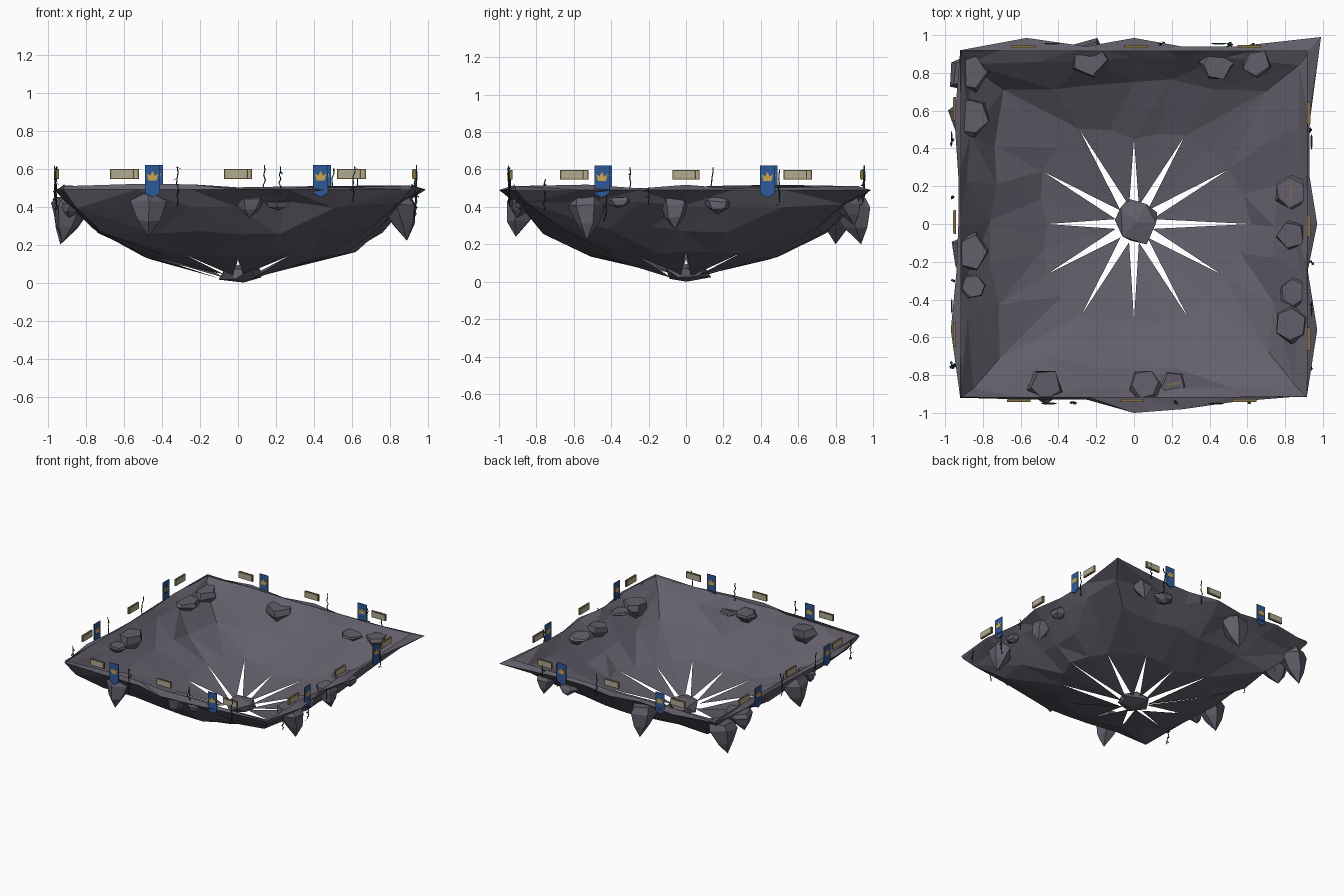
import bpy, bmesh, math, random
from mathutils import Matrix, Vector

if "Cube" in bpy.data.objects:
    bpy.data.objects.remove(bpy.data.objects["Cube"])
rng = random.Random(4)


def material(name, rgb):
    m = bpy.data.materials.new(name)
    m.use_nodes = True
    m.diffuse_color = (*rgb, 1)
    bsdf = next(n for n in m.node_tree.nodes if n.type == 'BSDF_PRINCIPLED')
    bsdf.inputs["Base Color"].default_value = (*rgb, 1)
    bsdf.inputs["Roughness"].default_value = 0.9
    return m


ROCK = material("slate rock", (0.125, 0.115, 0.148))
BLUE = material("banner blue", (0.028, 0.1, 0.32))
GOLD = material("emblem gold", (0.6, 0.38, 0.07))
BRONZE = material("frame bronze", (0.23, 0.16, 0.055))
PANEL = material("panel beige", (0.44, 0.41, 0.29))
GREEN = material("vine green", (0.012, 0.055, 0.028))


def finish(name, bm, mat, matrix=Matrix()):
    mesh = bpy.data.meshes.new(name)
    bm.to_mesh(mesh)
    bm.free()
    mesh.materials.append(mat)
    ob = bpy.data.objects.new(name, mesh)
    ob.matrix_world = matrix
    bpy.context.collection.objects.link(ob)
    return ob


# Open bowl: rings that change from round to square, ending in separate petals
COLS = 24
LIP = [.97, .93, .93, .99, .94, .94, .985, .94, .985, .92, .95, .93,
       .93, .94, .97, .92, .93, .93, 1, .98, .94, .91, .97, .92]
SLIT = [.62, .58, .54, .45, .58, .56, .46, .53, .56, .51, .57, .54]


def ring_point(i, half, square, z):
    a = math.tau * i / COLS
    c, s = math.cos(a), math.sin(a)
    r = half * (1 - square + square / max(abs(c), abs(s)))
    return Vector((r * c, r * s, z))


def shake(p, amount):
    return p + Vector([rng.uniform(-amount, amount) for _ in range(3)])


bm = bmesh.new()
rings = [[], [], [], [], []]
for i in range(COLS):
    slit = SLIT[i // 2] if i % 2 == 0 else (SLIT[i // 2] + SLIT[(i // 2 + 1) % 12]) / 2
    rings[0].append(bm.verts.new(ring_point(i, slit, 0, 0.012 + slit * 0.24)))
    rings[1].append(bm.verts.new(shake(ring_point(i, 0.755, 0.72, 0.275), 0.022)))
    rings[2].append(bm.verts.new(shake(ring_point(i, 0.87, 0.95, 0.41), 0.02)))
    rings[3].append(bm.verts.new(ring_point(i, LIP[i], 1, 0.49)))
    rings[4].append(bm.verts.new(ring_point(i, 0.915, 1, 0.508 + rng.uniform(-.012, .012))))
for low, high in zip(rings, rings[1:]):
    for i in range(COLS):
        j = (i + 1) % COLS
        quad = (low[i], low[j], high[j], high[i])
        k = rng.randint(0, 1)
        bm.faces.new((quad[k], quad[k + 1], quad[k + 2]))
        bm.faces.new((quad[k], quad[k + 2], quad[(k + 3) % 4]))
for i in range(1, COLS, 2):
    tip = bm.verts.new(ring_point(i, 0.1, 0, 0.03 + rng.uniform(-.015, .02)))
    bm.faces.new((tip, rings[0][i], rings[0][i - 1]))
    bm.faces.new((tip, rings[0][(i + 1) % COLS], rings[0][i]))
bmesh.ops.recalc_face_normals(bm, faces=bm.faces)
finish("bowl_shell", bm, ROCK)

# Faceted stone in the middle of the bowl
bm = bmesh.new()
bmesh.ops.create_icosphere(bm, subdivisions=1, radius=0.125)
for v in bm.verts:
    v.co = shake(v.co, 0.018)
    v.co.z = max(0.0, 0.045 + v.co.z * 0.42)
finish("centre_stone", bm, ROCK, Matrix.Translation((0.015, 0.01, 0)))


# Pointed boulders set through the wall: flat top, broad shoulder, tip leaning out
def boulder(name, x, y, radius, top, bottom, sides):
    bm = bmesh.new()
    out = Vector((x, 0, 0)) if abs(x) > abs(y) else Vector((0, y, 0))
    out.normalize()
    turn = rng.uniform(0, math.tau)
    drop = top - bottom
    loops = []
    for scale, fall, lean in ((.85, 0, 0), (1, .2, .08), (.6, .62, .4)):
        centre = Vector((x, y, top - drop * fall)) + out * radius * lean
        loops.append([bm.verts.new(shake(centre + Vector((
            math.cos(turn + math.tau * k / sides), math.sin(turn + math.tau * k / sides), 0))
            * radius * scale, radius * 0.08)) for k in range(sides)])
    tip = bm.verts.new(Vector((x, y, bottom)) + out * radius * 0.6)
    bm.faces.new(loops[0])
    for k in range(sides):
        n = (k + 1) % sides
        for a, b in zip(loops, loops[1:]):
            bm.faces.new((a[k], b[k], b[n], a[n]))
        bm.faces.new((loops[2][k], tip, loops[2][n]))
    bmesh.ops.recalc_face_normals(bm, faces=bm.faces)
    finish(name, bm, ROCK)


BOULDERS = [(-.87, .80, .11, .45, .2), (-.86, .57, .11, .45, .3), (-.86, -.15, .105, .45, .21),
            (-.85, -.33, .07, .43, .34), (-.24, .87, .11, .45, .2), (.44, .84, .09, .42, .34),
            (.65, .85, .085, .45, .3), (.83, .17, .095, .45, .36), (.83, -.06, .085, .45, .28),
            (.83, -.53, .1, .46, .22), (-.47, -.85, .1, .47, .24), (.06, -.85, .09, .46, .34),
            (.21, -.84, .075, .43, .38), (.84, -.36, .08, .45, .39)]
for n, spec in enumerate(BOULDERS):
    boulder(f"boulder_{n + 1}", *spec, 5 + n % 2)


# Thin plates standing on the rim, drawn as outlines in x and z
def plate(name, outline, depth, mat, matrix):
    bm = bmesh.new()
    face = bm.faces.new([bm.verts.new((x, -depth / 2, z)) for x, z in outline])
    new = bmesh.ops.extrude_face_region(bm, geom=[face])["geom"]
    bmesh.ops.translate(bm, verts=[v for v in new if isinstance(v, bmesh.types.BMVert)],
                        vec=(0, depth, 0))
    bmesh.ops.recalc_face_normals(bm, faces=bm.faces)
    finish(name, bm, mat, matrix)


def rect(w, h):
    return [(-w, -h), (w, -h), (w, h), (-w, h)]


CLOTH = [(-.04, -.07), (0, -.09), (.04, -.07), (.04, .08), (-.04, .08)]
CROWN = [(-.022, -.022), (.022, -.022), (.03, .016), (.013, .002),
         (0, .028), (-.013, .002), (-.03, .016)]

# Fallen sign edges lying on two boulders
for n, (x, y, z, angle) in enumerate(((.83, .165, .45, 1.5), (.215, -.845, .43, .2))):
    plate(f"fallen_sign_{n + 1}", rect(.04, .004), .007, BRONZE,
          Matrix.Translation((x, y, z)) @ Matrix.Rotation(angle, 4, 'Z'))


# Hanging vine: a thin bent stem with small pointed leaves
def vine(name, top, bottom, leaves, matrix):
    steps = 7
    pts = [Vector((rng.uniform(-.007, .007), rng.uniform(-.007, .007),
                   top + (bottom - top) * k / steps)) for k in range(steps + 1)]
    bm = bmesh.new()
    loops = [[bm.verts.new(p + Vector((math.cos(a), math.sin(a), 0)) * 0.004)
              for a in (0, math.tau / 3, math.tau * 2 / 3)] for p in pts]
    for a, b in zip(loops, loops[1:]):
        for k in range(3):
            bm.faces.new((a[k], a[(k + 1) % 3], b[(k + 1) % 3], b[k]))
    for _ in range(leaves):
        p = rng.choice(pts)
        d = Vector((rng.uniform(-1, 1), rng.uniform(-.6, .6), -.5)).normalized() * 0.025
        side = d.cross(Vector((0, 0, 1))) * 0.4
        bm.faces.new([bm.verts.new(q) for q in
                      (p, p + d / 2 + side, p + d, p + d / 2 - side)])
    finish(name, bm, GREEN, matrix)


# Each side gets three signs, two banners and its vines
SIDES = ["front", "right", "back", "left"]
DIST = [.935, .925, .94, .95]
VINES = [[(-.32, .61, .4, 2), (.22, .61, .46, 1), (.61, .61, .42, 2)],
         [(-.43, .56, .34, 4), (-.2, .5, .41, 1), (.5, .6, .42, 2), (-.76, .5, .38, 2)],
         [(-.14, .62, .43, 1), (-.5, .6, .42, 3), (-.63, .6, .46, 1)],
         [(.3, .61, .42, 1), (.75, .55, .4, 9), (-.44, .6, .45, 2), (-.14, .61, .42, 1)]]
for k, side in enumerate(SIDES):
    turn = Matrix.Rotation(math.pi / 2 * k, 4, 'Z')

    def place(x, z, extra=0.0):
        return turn @ Matrix.Translation((x, -DIST[k] - extra, z))

    for n, x in enumerate((-.61, -.01, .585)):
        plate(f"{side}_sign_frame_{n + 1}", rect(.063, .026), .013, BRONZE, place(x, .572))
        plate(f"{side}_sign_panel_{n + 1}", rect(.056, .02), .017, PANEL, place(x, .572))
    for n, x in enumerate((-.45, .435)):
        plate(f"{side}_banner_{n + 1}", CLOTH, .005, BLUE, place(x, .54, .015))
        plate(f"{side}_crown_{n + 1}", CROWN, .009, GOLD, place(x, .56, .015))
    for n, (x, top, bottom, leaves) in enumerate(VINES[k]):
        vine(f"{side}_vine_{n + 1}", top, bottom, leaves, place(x, 0, .01))
